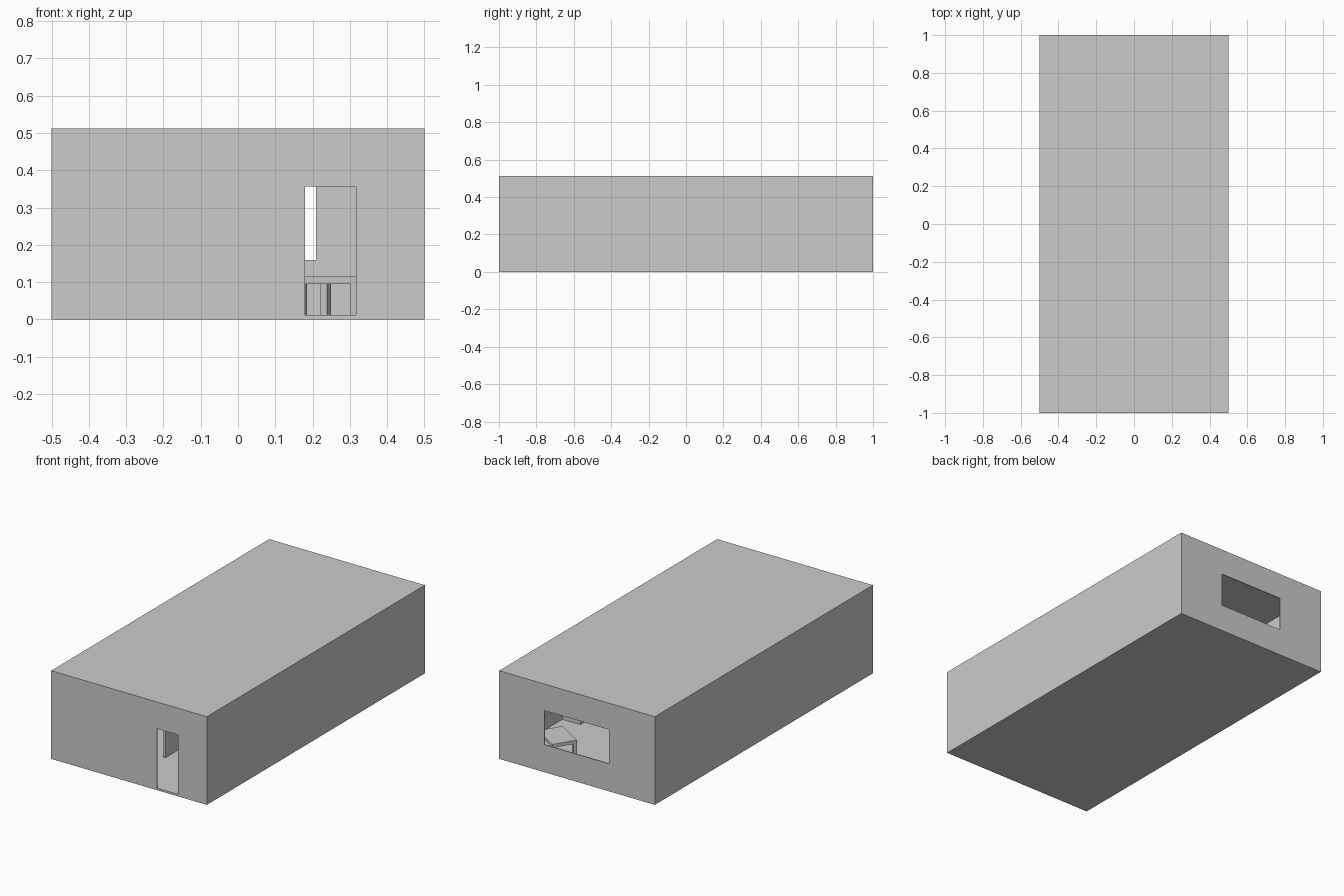
import bpy
import math
from mathutils import Matrix, Vector

if "Cube" in bpy.data.objects:
    bpy.data.objects.remove(bpy.data.objects["Cube"])


def box(name, lo, hi, matrix=None):
    """Axis-aligned box between two corners, optionally placed by a matrix."""
    centre = [(a + b) / 2 for a, b in zip(lo, hi)]
    bpy.ops.mesh.primitive_cube_add(size=1)
    ob = bpy.context.object
    ob.name = name
    size = Matrix.Diagonal([b - a for a, b in zip(lo, hi)] + [1])
    ob.data.transform(Matrix.Translation(centre) @ size)
    if matrix:
        ob.data.transform(matrix)
    return ob


def cut(target, name, lo, hi):
    """Cut a rectangular opening through a wall."""
    cutter = box(name, lo, hi)
    cutter.hide_render = True
    cutter.hide_viewport = False
    cutter.display_type = 'WIRE'
    mod = target.modifiers.new(name, 'BOOLEAN')
    mod.operation = 'DIFFERENCE'
    mod.solver = 'EXACT'
    mod.object = cutter


T = 0.005            # wall thickness
FLOOR, CEIL, TOP = 0.012, 0.506, 0.512

# Shell: floor, roof and four thin walls
box("floor", (-.5, -1, 0), (.5, 1, FLOOR))
box("roof", (-.5, -1, CEIL), (.5, 1, TOP))
for side, x in (("left", -.5), ("right", .5 - T)):
    box(side + "_wall", (x, -1 + T, FLOOR), (x + T, 1 - T, CEIL))
front = box("front_wall", (-.5, -1, FLOOR), (.5, -1 + T, CEIL))
back = box("back_wall", (-.5, 1 - T, FLOOR), (.5, 1, CEIL))

# Doorway and window openings
cut(front, "door_cutter", (.18, -1.05, FLOOR - .004), (.316, -.95, .357))
cut(back, "window_cutter", (-.207, .95, .16), (.209, 1.05, .358))

# Interior partition and cabinet against the right wall
box("partition", (-.012, -.667, FLOOR), (0, 0, CEIL))
box("cabinet", (.38, .2, FLOOR), (.5 - T, .427, .2))

# Small table turned at an angle near the window
W, D, LEG = .19, .14, .02
place = Matrix.Translation(Vector((.319, .675, 0))) @ Matrix.Rotation(math.radians(-32), 4, 'Z')
box("table_top", (-W, 0, .095), (0, D, .115), place)
for i, x in enumerate((-W, -LEG)):
    for j, y in enumerate((0, D - LEG)):
        box(f"table_leg_{i}{j}", (x, y, FLOOR), (x + LEG, y + LEG, .095), place)
